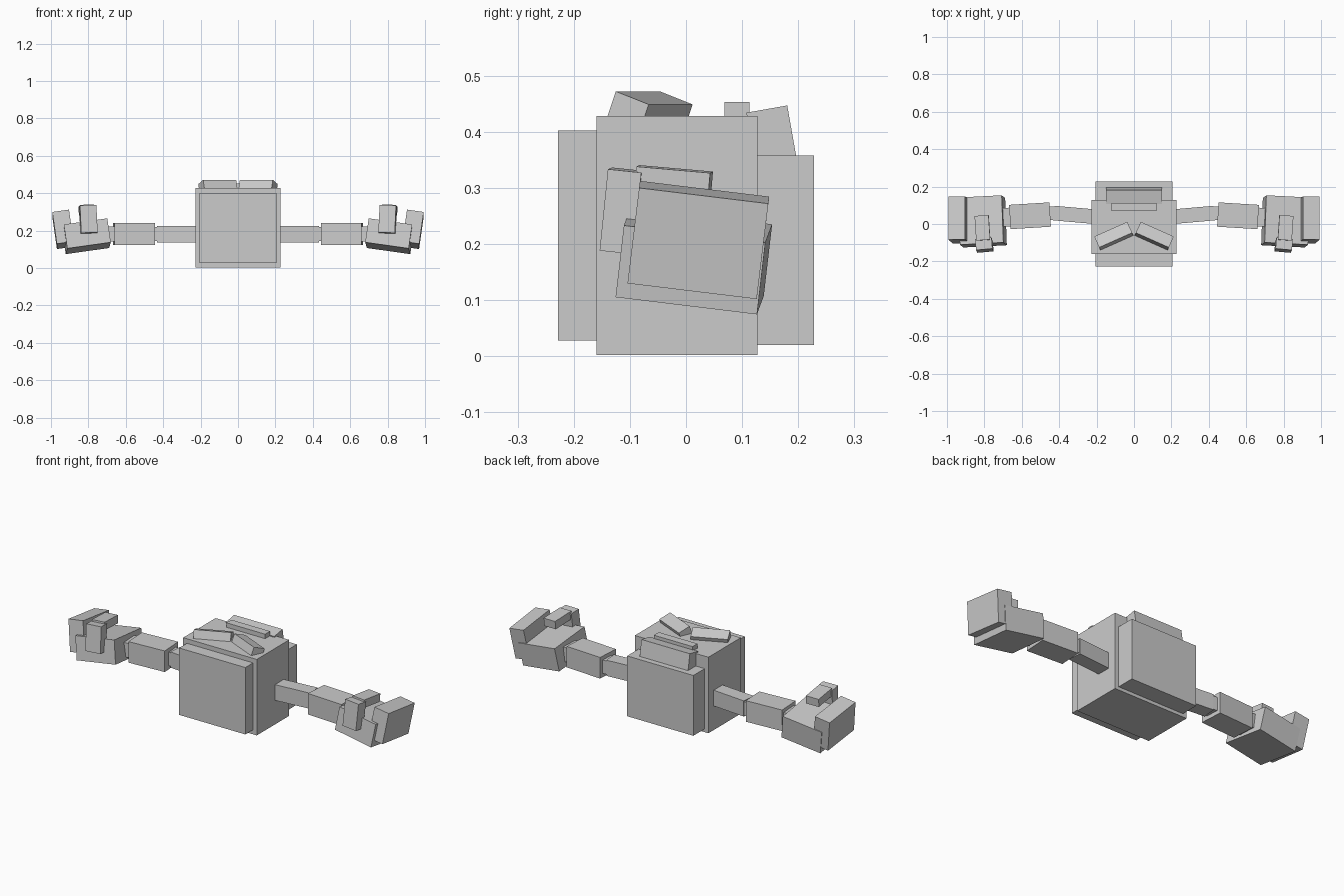
import bpy
from math import radians
from mathutils import Euler, Matrix, Vector

cube = bpy.data.objects.get("Cube")
if cube:
    bpy.data.objects.remove(cube, do_unlink=True)

grey = bpy.data.materials.new("plain grey")
grey.use_nodes = True
colour = (0.6, 0.6, 0.6, 1)
grey.diffuse_color = colour
grey.node_tree.nodes["Principled BSDF"].inputs["Base Color"].default_value = colour


def block(name, centre, size, tilt=(0, 0, 0), side=1):
    """Box turned by tilt (degrees); side -1 reflects it across x = 0."""
    bpy.ops.mesh.primitive_cube_add(size=1)
    obj = bpy.context.object
    obj.name = name
    turn = Euler([radians(a) for a in tilt], 'XYZ').to_matrix().to_4x4()
    shape = Matrix.Translation(Vector(centre)) @ turn @ Matrix.Diagonal((*size, 1))
    obj.data.transform(Matrix.Diagonal((side, 1, 1, 1)) @ shape)
    if side < 0:
        obj.data.flip_normals()
    obj.data.materials.append(grey)


# Body and the plates on its front and back
block("body", (0, -0.016, 0.215), (0.456, 0.287, 0.426))
block("front_plate", (0, -0.189, 0.215), (0.41, 0.078, 0.375))
block("back_plate", (0, 0.172, 0.189), (0.41, 0.112, 0.338))

# Raised details on top
block("back_lip", (0, 0.152, 0.395), (0.3, 0.074, 0.092), (10, 0, 0))
block("top_bar", (0, 0.091, 0.43), (0.24, 0.044, 0.046))

for side, label in ((1, "left"), (-1, "right")):
    def part(name, *spec):
        block(f"{label}_{name}", *spec, side=side)

    part("brow", (0.107, -0.066, 0.432), (0.193, 0.068, 0.06), (-20, 0, -24))

    # Arm
    part("upper_arm", (0.31, 0.048, 0.181), (0.24, 0.078, 0.088), (0, 0, 5))
    part("elbow", (0.435, 0.058, 0.181), (0.06, 0.072, 0.075), (0, 0, 3))
    part("forearm", (0.556, 0.044, 0.181), (0.216, 0.13, 0.118), (0, 0, -3.5))
    part("wrist", (0.685, 0.036, 0.181), (0.07, 0.1, 0.08), (0, 0, -3.5))

    # Hand
    part("palm", (0.81, 0.014, 0.17), (0.235, 0.254, 0.13), (-7, 8, -3))
    part("fingers", (0.936, 0.022, 0.207), (0.09, 0.232, 0.173), (-7, 8, -1))
    part("thumb_base", (0.8, -0.113, 0.259), (0.088, 0.06, 0.146), (-6, 2, -5))
    part("thumb_tip", (0.81, -0.022, 0.311), (0.075, 0.132, 0.045), (-5, 2, -4))
